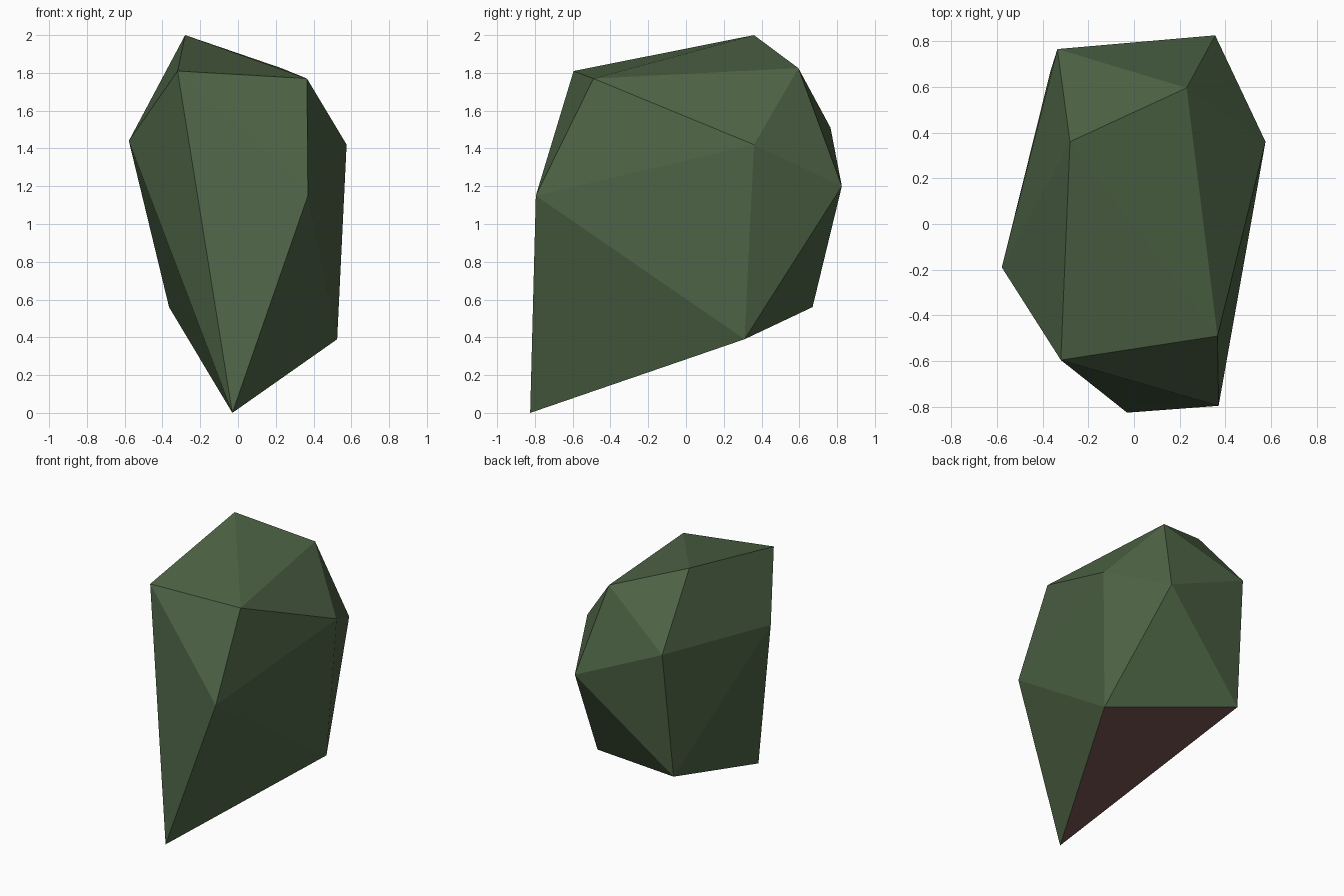
import bpy, bmesh

if "Cube" in bpy.data.objects:
    bpy.data.objects.remove(bpy.data.objects["Cube"])


def material(name, rgb):
    m = bpy.data.materials.new(name)
    m.diffuse_color = (*rgb, 1.0)
    m.use_nodes = True
    m.node_tree.nodes["Principled BSDF"].inputs["Base Color"].default_value = m.diffuse_color
    return m


# Faceted rock: a distorted 20-sided ball made of two poles and two rings of five
crown = (-0.28, 0.36, 2.0)
upper = [(-0.32, -0.595, 1.81), (0.365, -0.49, 1.77), (0.23, 0.595, 1.825),
         (-0.335, 0.765, 1.51), (-0.578, -0.19, 1.44)]
lower = [(0.37, -0.795, 1.15), (0.575, 0.36, 1.42), (0.355, 0.825, 1.20),
         (-0.365, 0.67, 0.56), (-0.03, -0.825, 0.0)]
base = (0.525, 0.31, 0.39)

bm = bmesh.new()
top, bottom = bm.verts.new(crown), bm.verts.new(base)
up = [bm.verts.new(p) for p in upper]
low = [bm.verts.new(p) for p in lower]

# Cap fans and the zigzag band between the rings
for i in range(5):
    j = (i + 1) % 5
    bm.faces.new((top, up[i], up[j]))
    bm.faces.new((up[i], low[i], up[j]))
    bm.faces.new((up[j], low[i], low[j]))
    bm.faces.new((bottom, low[j], low[i]))

# The underside is brown, everything else green
bm.normal_update()
for f in bm.faces:
    f.material_index = 1 if f.normal.z < -0.7 else 0
    f.smooth = False

mesh = bpy.data.meshes.new("rock")
bm.to_mesh(mesh)
bm.free()
mesh.materials.append(material("moss green", (0.076, 0.127, 0.061)))
mesh.materials.append(material("earth brown", (0.150, 0.075, 0.066)))
rock = bpy.data.objects.new("rock", mesh)
bpy.context.collection.objects.link(rock)
